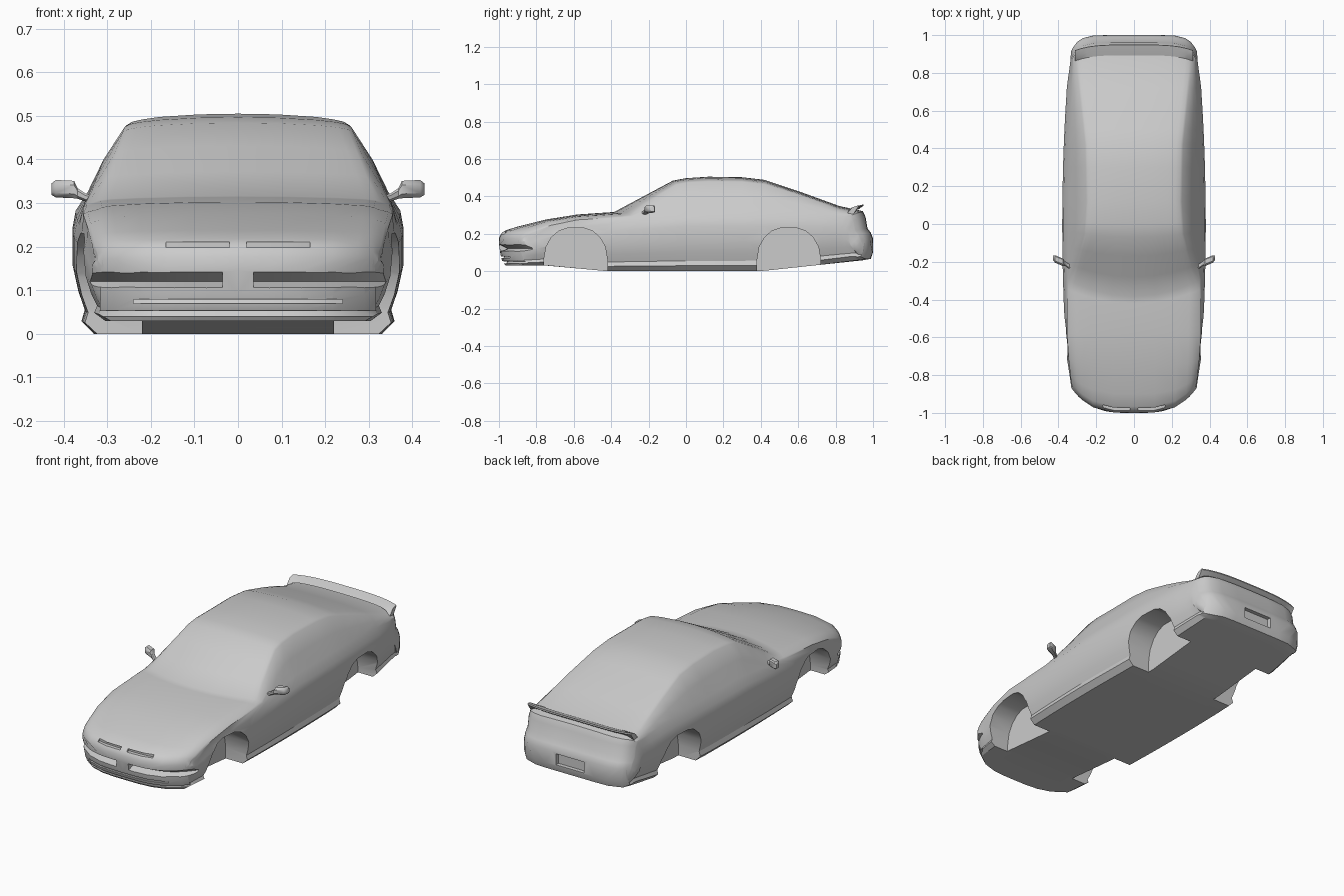
import bpy, bmesh, math

if "Cube" in bpy.data.objects:
    bpy.data.objects.remove(bpy.data.objects["Cube"])

paint = bpy.data.materials.new("body grey")
paint.diffuse_color = (0.6, 0.6, 0.6, 1)
paint.use_nodes = True
paint.node_tree.nodes["Principled BSDF"].inputs["Base Color"].default_value = paint.diffuse_color


def volume(me):
    bm = bmesh.new()
    bm.from_mesh(me)
    v = bm.calc_volume(signed=True)
    bm.free()
    return v


def make(name, verts, faces):
    me = bpy.data.meshes.new(name)
    me.from_pydata(verts, [], faces)
    bm = bmesh.new()
    bm.from_mesh(me)
    bmesh.ops.remove_doubles(bm, verts=bm.verts, dist=1e-5)
    bmesh.ops.recalc_face_normals(bm, faces=bm.faces)
    if bm.calc_volume(signed=True) < 0:
        bmesh.ops.reverse_faces(bm, faces=bm.faces)
    bm.to_mesh(me)
    bm.free()
    ob = bpy.data.objects.new(name, me)
    bpy.context.collection.objects.link(ob)
    me.materials.append(paint)
    return ob


def smooth(ob, angle=32):
    bpy.ops.object.select_all(action='DESELECT')
    ob.select_set(True)
    bpy.context.view_layer.objects.active = ob
    bpy.ops.object.shade_smooth_by_angle(angle=math.radians(angle))


def cut(ob, cutter):
    """Subtracts the cutter, keeping the first solver result that is sound."""
    before = volume(ob.data)
    m = ob.modifiers.new("cut", 'BOOLEAN')
    m.operation, m.object = 'DIFFERENCE', cutter
    for solver in ('EXACT', 'MANIFOLD', 'FLOAT'):
        m.solver = solver
        bpy.context.view_layer.update()
        dg = bpy.context.evaluated_depsgraph_get()
        me = bpy.data.meshes.new_from_object(ob.evaluated_get(dg))
        if 0.8 * before < volume(me) < 1.001 * before:
            ob.data = me
            break
    ob.modifiers.remove(m)
    bpy.data.objects.remove(cutter)


def loft(name, rings):
    """Closed rings joined in order, with n-gon ends."""
    n = len(rings[0])
    verts = [p for r in rings for p in r]
    faces = [(a * n + i, a * n + (i + 1) % n, (a + 1) * n + (i + 1) % n, (a + 1) * n + i)
             for a in range(len(rings) - 1) for i in range(n)]
    faces += [tuple(range(n)), tuple(range(len(verts) - n, len(verts)))]
    return make(name, verts, faces)


def along(curve, y):
    """Reads a curve of (y, value) points at y."""
    for (y0, v0), (y1, v1) in zip(curve, curve[1:]):
        if y <= y1:
            return v0 + (v1 - v0) * max(0, y - y0) / (y1 - y0)
    return curve[-1][1]


def nose_bow(x):
    return 0.13 * (abs(x) / 0.33) ** 3.5


def bow(x, y, top):
    """Plan-view rounding of nose, tail and windscreen base."""
    d = 0
    if y < -0.7:
        d += nose_bow(x) * min(1, (-y - 0.7) / 0.28)
    if y > 0.75:
        d -= 0.1 * (abs(x) / 0.34) ** 8 * min(1, (y - 0.75) / 0.2)
    if top and -0.58 < y < 0.1:
        g = (y + 0.58) / 0.195 if y < -0.385 else (0.1 - y) / 0.485
        d += 0.08 * (x / 0.33) ** 2 * g
    return y + d


# side-view and plan curves of the body
CENTRE = [(-1, .177), (-.992, .194), (-.983, .206), (-.965, .218), (-.9, .238), (-.75, .276),
          (-.58, .303), (-.42, .314), (-.385, .316), (-.07, .484), (0, .497), (.12, .505),
          (.3, .502), (.42, .488), (.6, .428), (.82, .348), (.945, .321), (.96, .29),
          (.97, .23), (.988, .205), (1, .175)]
UNDER = [(-1, .145), (-.992, .09), (-.983, .055), (-.965, .03), (-.75, .03), (-.42, 0),
         (.4, 0), (.945, .058), (.988, .066), (1, .1)]
BELT = [(-.385, .29), (0, .325), (.42, .325), (.6, .319), (.945, .288)]
BELT_X = [(-1, .32), (-.965, .333), (-.58, .355), (-.385, .355), (0, .345), (.42, .343), (.96, .324)]
ROOF_X = [(-1, .31), (-.75, .32), (-.385, .328), (-.07, .264), (.12, .254), (.42, .26), (.82, .302), (.9, .307)]
CROWN = [(-1, .006), (-.75, .015), (-.58, .018), (-.385, .013), (-.07, .021), (.12, .026), (.42, .024),
         (.6, .02), (.94, .017), (.97, .008), (1, .005)]
BELT_DROP = [(-1, .011), (-.965, .022), (-.75, .031), (-.385, .026), (.94, .033), (.97, .015), (1, .01)]
SIDE = [(.09, .945), (.17, .925), (.31, .965), (.5, 1), (.74, 1), (.87, .98)]


def half_section(y):
    zt, zb = along(CENTRE, y), along(UNDER, y)
    w = .38 - .047 * y * y
    zr = zt - along(CROWN, y)
    zk = zt - along(BELT_DROP, y)
    if y > -.386:
        zk = min(zk, along(BELT, y))
    xk, xr = along(BELT_X, y), along(ROOF_X, y)
    p = [(k * .87 * w, zb) for k in (0, .25, .5, .75, 1)]
    p += [(w * m, zb + (zk - zb) * f) for f, m in SIDE]
    low = len(p)
    p += [(xk, zk), ((xk + xr) / 2 + .006, (zk + zr) / 2), (xr, zr),
          (xr - .012, zr + .3 * (zt - zr)), (xr - .035, zr + .5 * (zt - zr)),
          (xr * .7, zr + .72 * (zt - zr)), (xr * .35, zr + .94 * (zt - zr)), (0, zt)]
    return [(x, bow(x, y, i >= low), z) for i, (x, z) in enumerate(p)]


# body shell: half sections lofted lengthways, ends closed top to bottom, mirrored
stations = sorted([y for y, z in CENTRE] + [-.28, -.17, .5, .72, .9])
halves = [half_section(y) for y in stations]
M = len(halves[0])
verts, faces = [], []
for sx in (1, -1):
    base = len(verts)
    verts += [(sx * x, y, z) for h in halves for x, y, z in h]
    for a in range(len(halves) - 1):
        for i in range(M - 1):
            q = base + a * M + i
            faces.append((q, q + 1, q + M + 1, q + M))
    for e in (base, base + (len(halves) - 1) * M):
        for i in range(M // 2):
            j = M - 1 - i
            if j - i > 1:
                faces.append(tuple(dict.fromkeys((e + i, e + i + 1, e + j - 1, e + j))))
body = make("body", verts, faces)

# wheel wells
ARCH = [(-.17, -.1), (-.17, .06), (-.158, .13), (-.13, .18), (-.09, .215), (-.045, .23)]
ARCH += [(-y, z) for y, z in reversed(ARCH)]
for yc in (-.59, .55):
    for sx in (1, -1):
        cut(body, loft("well_cutter", [[(sx * x, yc + y, z) for y, z in ARCH] for x in (.22, .5)]))


def nose_groove(x0, x1, prof, n=20):
    """Cuts a groove that follows the curved nose; prof holds (y, z)."""
    xs = [x0 + (x1 - x0) * i / n for i in range(n + 1)]
    cut(body, loft("groove_cutter", [[(x, y + nose_bow(x), z) for y, z in prof] for x in xs]))


# grille openings either side of the centre post, then the two bumper grooves
for sx in (1, -1):
    nose_groove(sx * .036, sx * .338, [(-1.06, .172), (-.955, .12), (-1.06, .082)])
nose_groove(-.24, .24, [(-1.05, .081), (-.972, .079), (-.976, .07), (-1.05, .07)])
nose_groove(-.32, .32, [(-1.05, .056), (-.955, .052), (-.962, .04), (-1.05, .036)])
# bonnet lip slots
for sx in (1, -1):
    nose_groove(sx * .02, sx * .165, [(-1.03, .211), (-.968, .211), (-.968, .198), (-1.03, .198)], 8)
# number plate recess
PLATE = ((-.085, .105), (.085, .105), (.085, .165), (-.085, .165))
cut(body, loft("plate_cutter", [[(x, y, z) for x, z in PLATE] for y in (.978, 1.1)]))
smooth(body)

# rear spoiler: thin blade bowed across the boot with drooping ends
rings = []
for i in range(21):
    x = -.312 + .624 * i / 20
    t = abs(x) / .312
    y, z = -.03 * t ** 4, -.006 * t ** 2
    drop = -.022 * max(0, (t - .88) / .12)
    rings.append([(x, .893 + y, .338 + z + drop), (x, .92 + y, .348 + z), (x, .948 + y, .357 + z),
                  (x, .95 + y, .350 + z), (x, .925 + y, .333 + z + drop)])
smooth(loft("spoiler", rings))

# door mirrors: swept rounded housing on a short arm (x, y, z, half depth, half height)
MIRROR = [(.325, -.235, .307, .012, .008), (.35, -.22, .313, .012, .009), (.368, -.208, .322, .013, .012),
          (.376, -.203, .331, .02, .02), (.418, -.185, .333, .02, .02), (.428, -.18, .332, .012, .013)]
OVAL = [(-1, -.5), (-.5, -1), (.7, -1), (1, -.7), (1, .7), (.7, 1), (-.5, 1), (-1, .5)]
for sx in (1, -1):
    smooth(loft("mirror", [[(sx * x, y + hy * a, z + hz * b) for a, b in OVAL]
                           for x, y, z, hy, hz in MIRROR]), 40)
